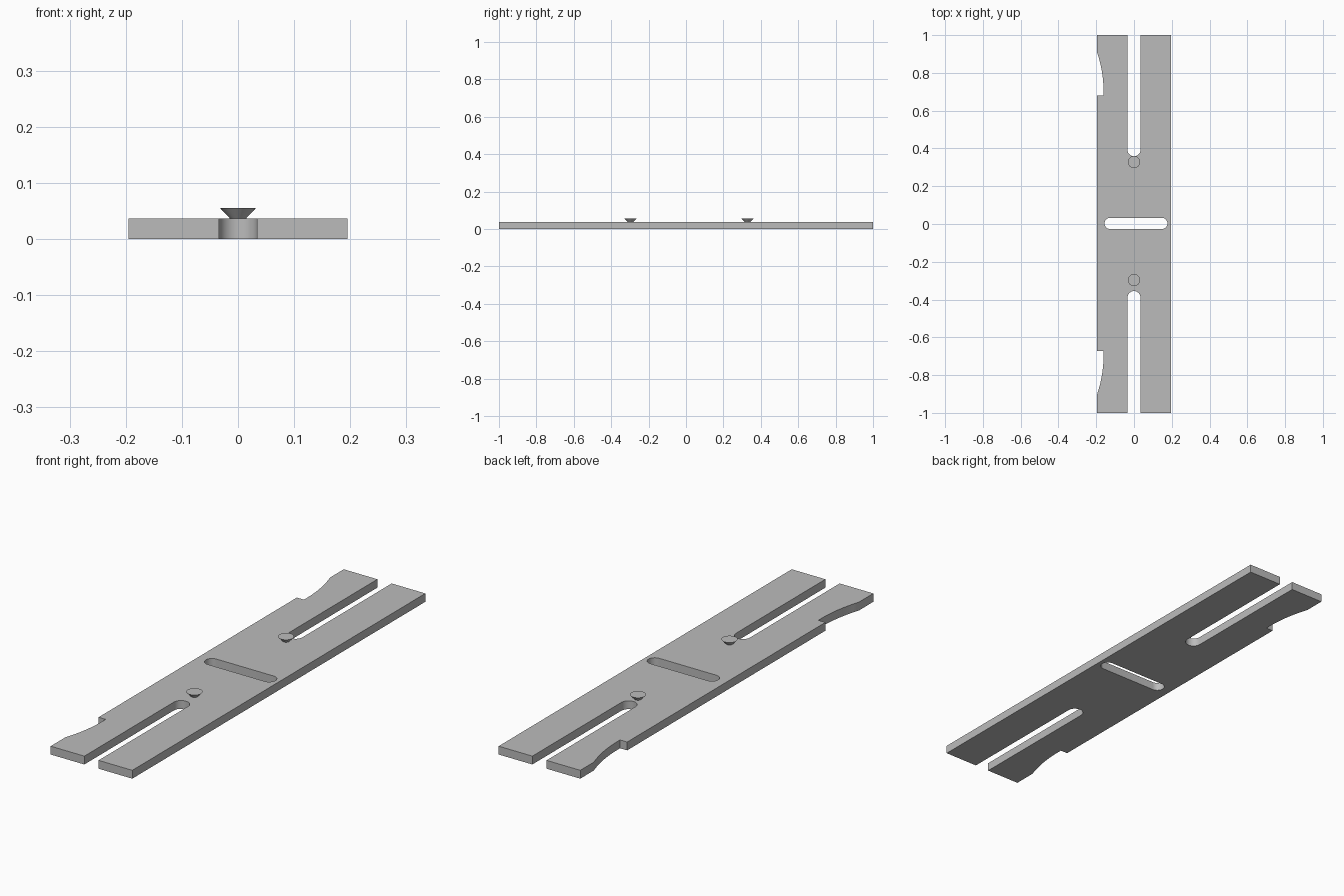
import bpy, bmesh, math

cube = bpy.data.objects.get("Cube")
if cube:
    bpy.data.objects.remove(cube)

HALF_W, HALF_L, THICK = 0.195, 1.0, 0.036
SLOT_R = 0.034

grey = bpy.data.materials.new("plain grey")
grey.use_nodes = True
colour = (0.5, 0.5, 0.5, 1)
grey.diffuse_color = colour
grey.node_tree.nodes["Principled BSDF"].inputs["Base Color"].default_value = colour


def arc(cx, cy, r, start, end, steps=16):
    """Points along an arc, angles in degrees."""
    angles = [math.radians(start + (end - start) * i / steps) for i in range(steps + 1)]
    return [(cx + r * math.cos(a), cy + r * math.sin(a)) for a in angles]


def finish(bm, name):
    mesh = bpy.data.meshes.new(name)
    bmesh.ops.recalc_face_normals(bm, faces=bm.faces)
    bm.to_mesh(mesh)
    bm.free()
    mesh.materials.append(grey)
    obj = bpy.data.objects.new(name, mesh)
    bpy.context.collection.objects.link(obj)
    bpy.ops.object.select_all(action="DESELECT")
    obj.select_set(True)
    bpy.context.view_layer.objects.active = obj
    bpy.ops.object.shade_smooth_by_angle(angle=math.radians(30))
    return obj


def half_outline(slot_end, step_y):
    """One end of the plate, from the right edge around to the left edge (y up)."""
    sweep_r, floor_x, sweep_y = 0.65, -0.161, step_y + 0.02
    sweep = math.degrees(math.acos(1 - (HALF_W + floor_x) / sweep_r))
    points = [(HALF_W, HALF_L), (SLOT_R, HALF_L)]
    points += arc(0, slot_end + SLOT_R, SLOT_R, 0, -180)
    points += [(-SLOT_R, HALF_L), (-HALF_W, HALF_L)]
    # thumb notch: long sweep down to a flat floor and a square step
    points += arc(floor_x - sweep_r, sweep_y, sweep_r, sweep, 0, 8)
    points += [(floor_x, step_y), (-HALF_W, step_y)]
    return points


# Plate: outline with open slots and notches, plus the middle slot
back = half_outline(0.358, 0.68)
front = [(x, -y) for x, y in reversed(half_outline(0.355, 0.673))]
middle_r = 0.03
middle = arc(0.147, 0.003, middle_r, -90, 90) + arc(-0.126, 0.003, middle_r, 90, 270)

bm = bmesh.new()
edges = []
for loop in (back + front, middle):
    verts = [bm.verts.new((x, y, 0)) for x, y in loop]
    edges += [bm.edges.new((v, verts[i - 1])) for i, v in enumerate(verts)]
bmesh.ops.triangle_fill(bm, edges=edges, use_beauty=True)
raised = bmesh.ops.extrude_face_region(bm, geom=bm.faces[:], use_keep_orig=True)
top = [g for g in raised["geom"] if isinstance(g, bmesh.types.BMVert)]
bmesh.ops.translate(bm, verts=top, vec=(0, 0, THICK))
finish(bm, "slotted_plate")

# Flared pegs standing on the plate
for name, y in (("front_peg", -0.297), ("back_peg", 0.328)):
    bm = bmesh.new()
    bmesh.ops.create_cone(bm, cap_ends=True, segments=32, radius1=0.014,
                          radius2=0.032, depth=0.019)
    peg = finish(bm, name)
    peg.location = (0, y, THICK + 0.0095)
